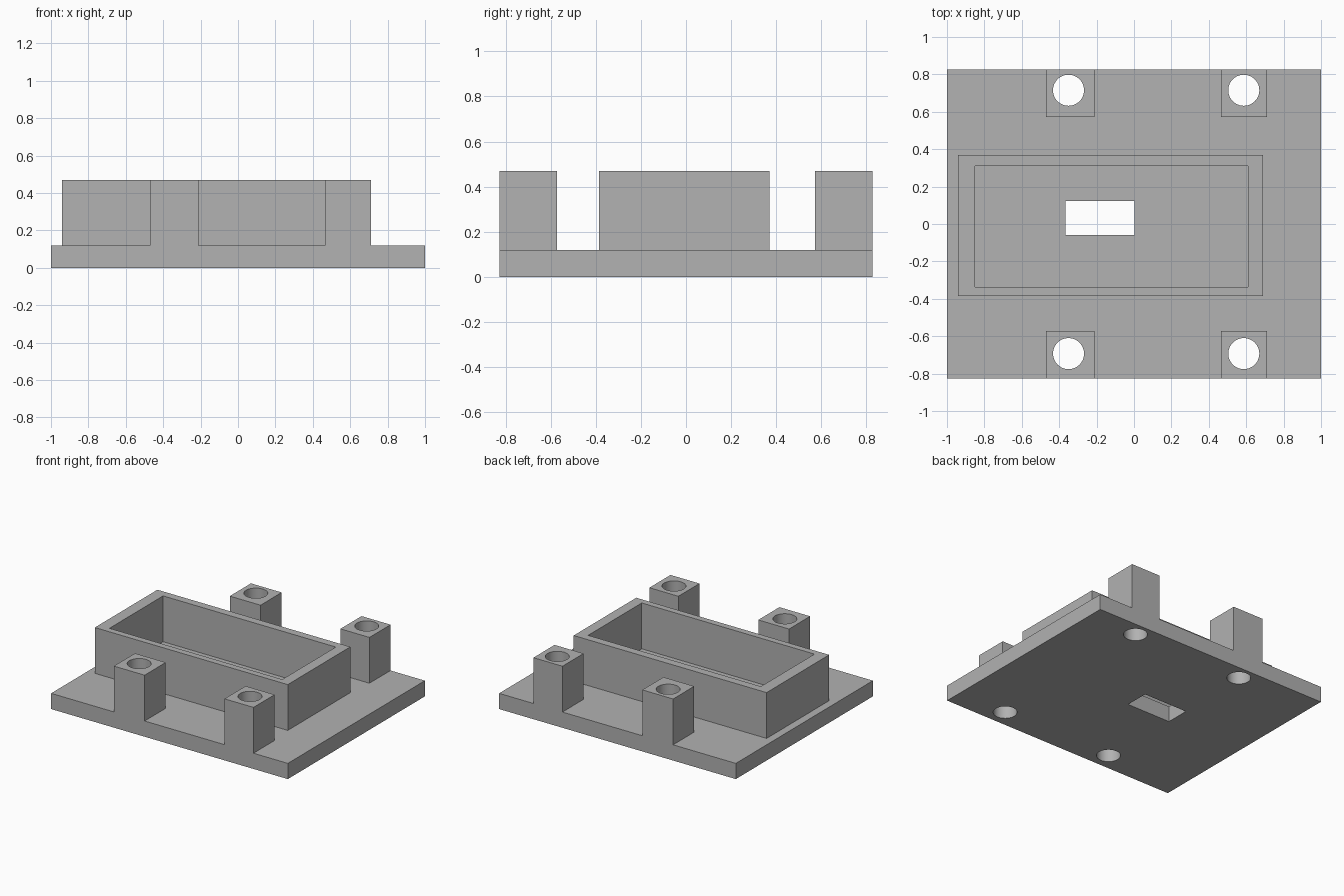
import bpy

if "Cube" in bpy.data.objects:
    bpy.data.objects.remove(bpy.data.objects["Cube"], do_unlink=True)

grey = bpy.data.materials.new("plain_grey")
grey.use_nodes = True
colour = (0.445, 0.445, 0.445, 1)
grey.diffuse_color = colour
grey.node_tree.nodes["Principled BSDF"].inputs["Base Color"].default_value = colour

HALF_Y = 0.827
PLATE_TOP = 0.12
TOP = 0.47
SINK = 0.06   # depth to which raised parts are buried in the plate


def box(name, x0, x1, y0, y1, z0, z1):
    bpy.ops.mesh.primitive_cube_add(
        size=1, location=((x0 + x1) / 2, (y0 + y1) / 2, (z0 + z1) / 2))
    ob = bpy.context.object
    ob.name = name
    ob.scale = (x1 - x0, y1 - y0, z1 - z0)
    bpy.ops.object.transform_apply(location=True, rotation=True, scale=True)
    ob.data.materials.append(grey)
    return ob


def bore(name, x, y, radius):
    bpy.ops.mesh.primitive_cylinder_add(
        vertices=48, radius=radius, depth=2, location=(x, y, 0))
    ob = bpy.context.object
    ob.name = name
    ob.data.materials.append(grey)
    return ob


def combine(target, tool, operation):
    """Apply a boolean and discard the tool object."""
    tool.hide_render = True
    mod = target.modifiers.new(operation.lower(), "BOOLEAN")
    mod.operation = operation
    mod.solver = "EXACT"
    mod.object = tool
    bpy.ops.object.select_all(action="DESELECT")
    target.select_set(True)
    bpy.context.view_layer.objects.active = target
    bpy.ops.object.modifier_apply(modifier=mod.name)
    bpy.data.objects.remove(tool, do_unlink=True)


# Base plate
plate = box("mounting_plate", -1, 1, -HALF_Y, HALF_Y, 0, PLATE_TOP)

# Walled tray, open at the top
combine(plate, box("tray_wall", -0.94, 0.69, -0.385, 0.37, SINK, TOP), "UNION")
combine(plate, box("tray_pocket", -0.85, 0.61, -0.337, 0.31, PLATE_TOP, 1), "DIFFERENCE")

# Four square posts flush with the front and back edges
for x0, x1 in ((-0.47, -0.21), (0.465, 0.71)):
    combine(plate, box("front_post", x0, x1, -HALF_Y, -0.572, SINK, TOP), "UNION")
    combine(plate, box("back_post", x0, x1, 0.572, HALF_Y, SINK, TOP), "UNION")

# Screw holes through the posts
for x in (-0.35, 0.587):
    for y in (-0.693, 0.715):
        combine(plate, bore("screw_hole", x, y, 0.083), "DIFFERENCE")

# Slot through the tray floor
combine(plate, box("floor_slot", -0.367, 0.003, -0.06, 0.123, -1, 1), "DIFFERENCE")

# Keep one material slot, smooth only the bores
plate.data.materials.clear()
plate.data.materials.append(grey)
plate.select_set(True)
bpy.context.view_layer.objects.active = plate
bpy.ops.object.shade_smooth_by_angle()
